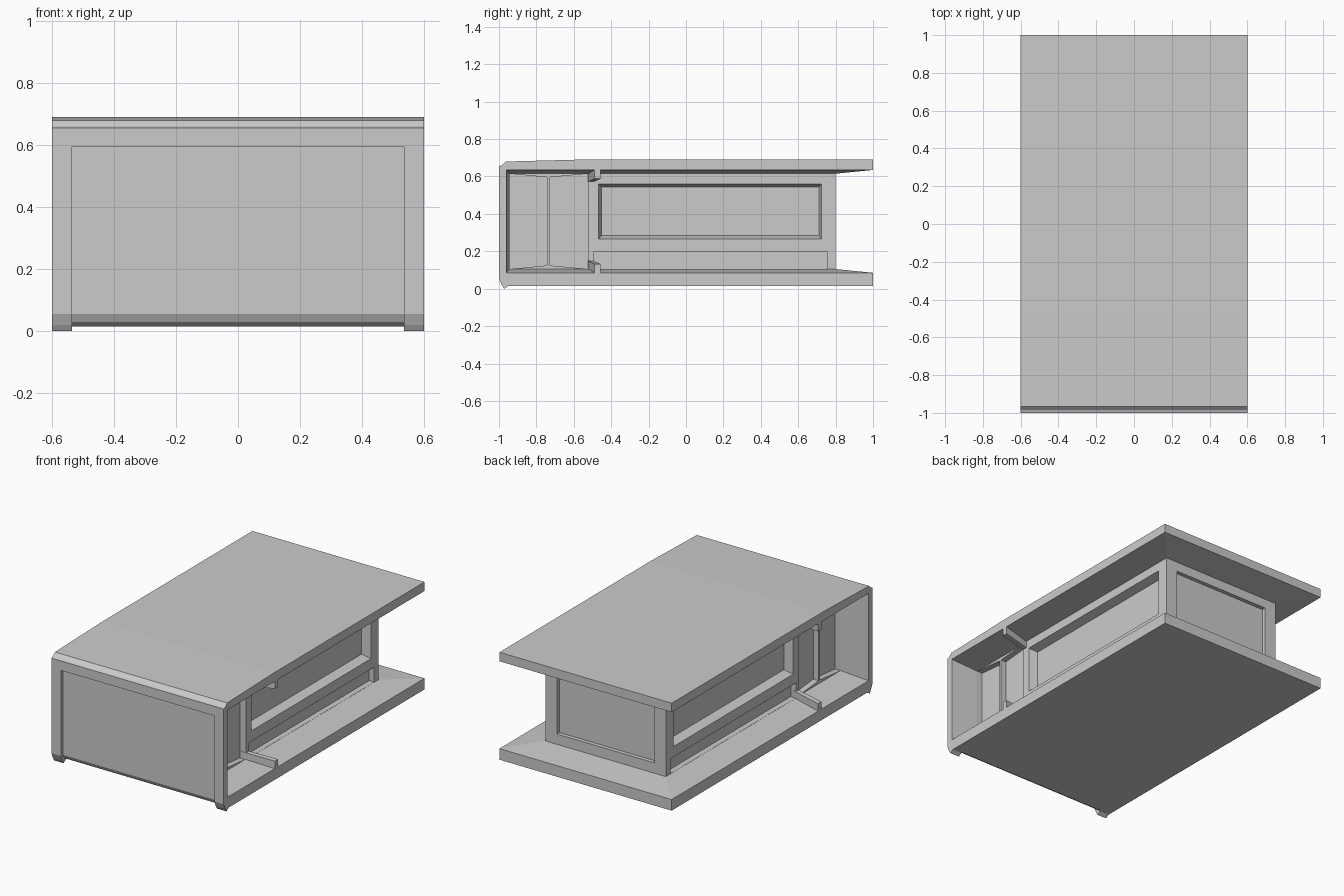
import bpy, bmesh

if "Cube" in bpy.data.objects:
    bpy.data.objects.remove(bpy.data.objects["Cube"])


def loft(name, sections):
    """Solid through matching (y, z) outlines placed at successive x positions."""
    bm = bmesh.new()
    rings = [[bm.verts.new((x, y, z)) for y, z in pts] for x, pts in sections]
    n = len(rings[0])
    for a, b in zip(rings, rings[1:]):
        for i in range(n):
            j = (i + 1) % n
            bm.faces.new((a[i], a[j], b[j], b[i]))
    bm.faces.new(rings[0][::-1])
    bm.faces.new(rings[-1])
    bmesh.ops.recalc_face_normals(bm, faces=bm.faces)
    me = bpy.data.meshes.new(name)
    bm.to_mesh(me)
    bm.free()
    ob = bpy.data.objects.new(name, me)
    bpy.context.collection.objects.link(ob)
    return ob


def rect(y0, y1, z0, z1):
    return [(y0, z0), (y1, z0), (y1, z1), (y0, z1)]


def prism(name, x0, x1, pts):
    return loft(name, [(x0, pts), (x1, pts)])


def cut(target, cutter):
    mod = target.modifiers.new("recess", 'BOOLEAN')
    mod.operation = 'DIFFERENCE'
    mod.solver = 'EXACT'
    mod.object = cutter
    cutter.hide_render = True
    cutter.hide_set(True)
    cutter.display_type = 'WIRE'


# C-shaped shell: roof, front plate and floor, thicker towards the middle
outer = [(1, .015), (-.95, .015), (-.972, 0), (-.985, .02), (-1, .055),
         (-1, .655), (-.985, .66), (-.965, .68), (-.5, .692), (1, .692)]
rim = [(1, .635), (.999, .635), (-.96, .635), (-.96, .085), (.999, .085), (1, .085)]
core = [(1, .635), (.8, .615), (-.945, .615), (-.945, .105), (.8, .105), (1, .085)]
shell = loft("shell", [(-.6, outer + rim), (-.42, outer + core),
                       (.42, outer + core), (.6, outer + rim)])

# Shallow front panel recess, open at the bottom
cut(shell, prism("front_recess_cutter", -.535, .535,
                 [(-1.1, .595), (-.98, .595), (-.98, .055), (-.967, .03),
                  (-.94, .0149), (-.94, -.1), (-1.1, -.1)]))

# Inner body with side and back recesses
body = prism("inner_body", -.42, .42, rect(-.52, .8, .09, .63))
for s, side in ((-1, "left"), (1, "right")):
    cut(body, loft(side + "_window_cutter",
                   [(s * .365, rect(-.452, .71, .285, .545)),
                    (s * .425, rect(-.468, .726, .264, .561))]))
    cut(body, prism(side + "_lower_cutter", s * .385, s * .45,
                    rect(-.495, .755, .106, .2)))
cut(body, prism("back_recess_cutter", -.34, .34, rect(.775, .9, .17, .555)))

# Recessed front compartment wall and its upright fin
prism("compartment_wall", -.378, .378, rect(-.95, -.5, .09, .63))
prism("compartment_fin", -.415, .415, rect(-.742, -.727, .1, .62))

# Shallow ridges on the compartment floor and ceiling, and slanted brackets
for flip, level in ((False, "lower"), (True, "upper")):
    def place(pts):
        return [(y, .72 - z) if flip else (y, z) for y, z in pts]
    prism(level + "_ridge", -.415, .415,
          place([(-.945, .095), (-.945, .105), (-.735, .125), (-.52, .105), (-.52, .095)]))
    for s, side in ((-1, "left"), (1, "right")):
        loft(f"{level}_{side}_bracket",
             [(s * .39, place(rect(-.525, -.495, .095, .15))),
              (s * .6, place(rect(-.49, -.457, .084, .132)))])
